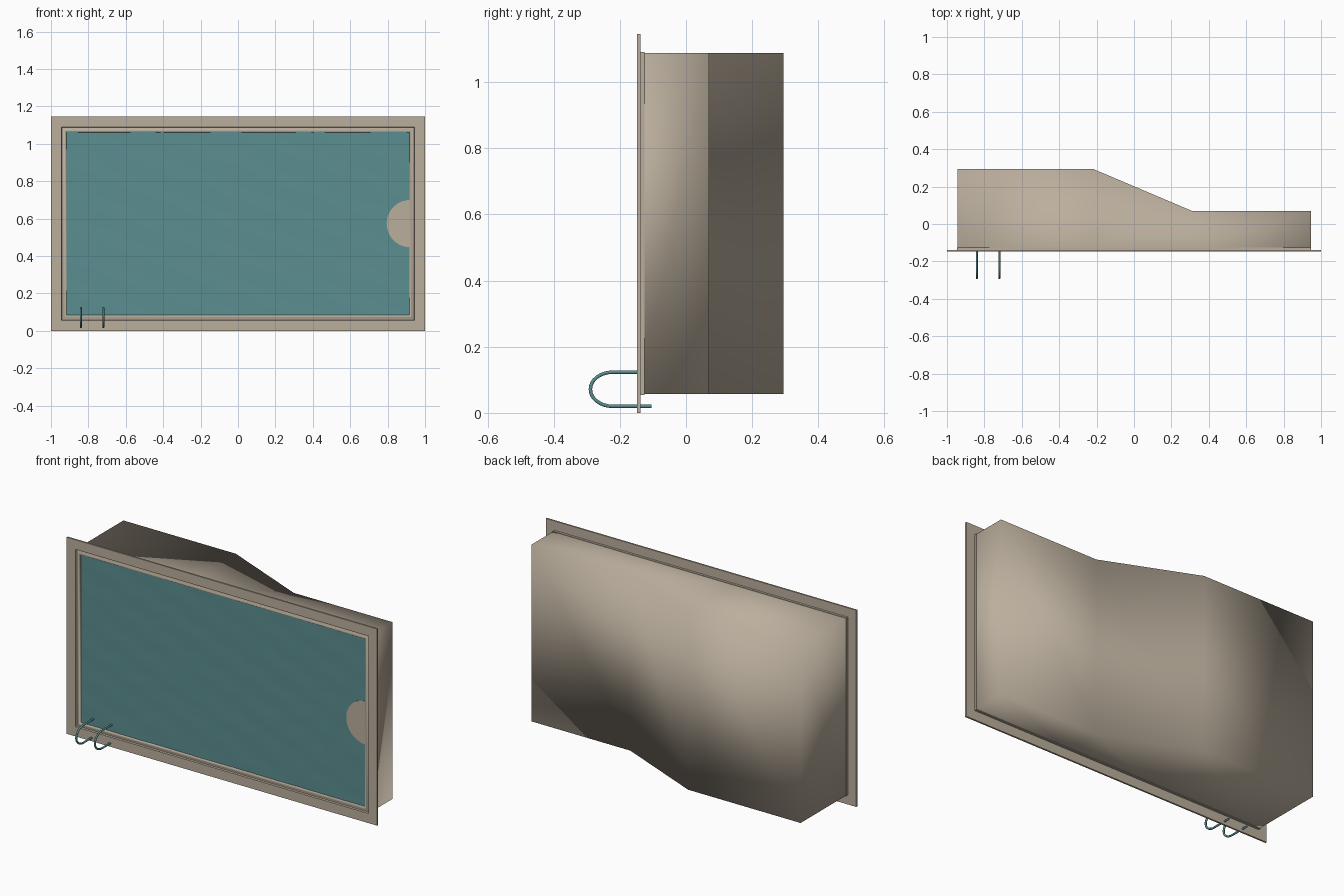
import bpy, bmesh, math, random

if "Cube" in bpy.data.objects:
    bpy.data.objects.remove(bpy.data.objects["Cube"])
random.seed(4)


def material(name, rgb):
    m = bpy.data.materials.new(name)
    m.diffuse_color = (*rgb, 1)
    m.use_nodes = True
    m.node_tree.nodes["Principled BSDF"].inputs["Base Color"].default_value = m.diffuse_color
    return m


STONE = material("warm stone", (0.50, 0.43, 0.34))
TEAL = material("teal water", (0.105, 0.27, 0.28))


def make(name, bm, mat, angle=None, recalc=True):
    if recalc:
        bmesh.ops.recalc_face_normals(bm, faces=bm.faces)
    me = bpy.data.meshes.new(name)
    bm.to_mesh(me)
    bm.free()
    me.materials.append(mat)
    ob = bpy.data.objects.new(name, me)
    bpy.context.collection.objects.link(ob)
    if angle is not None:
        bpy.ops.object.select_all(action='DESELECT')
        ob.select_set(True)
        bpy.context.view_layer.objects.active = ob
        bpy.ops.object.shade_smooth_by_angle(angle=math.radians(angle))
    return ob


CZ = 0.5725  # middle height of the pool


def ring_sweep(name, section, closed, angle):
    """Rectangular frame from a section of (inset from outer edge, y)."""
    bm = bmesh.new()
    rings = []
    for d, y in section:
        hx, hz = 1 - d, CZ - d
        rings.append([bm.verts.new((sx * hx, y, CZ + sz * hz))
                      for sx, sz in ((-1, -1), (1, -1), (1, 1), (-1, 1))])
    pairs = list(zip(rings, rings[1:]))
    if closed:
        pairs.append((rings[-1], rings[0]))
    for a, b in pairs:
        for i in range(4):
            j = (i + 1) % 4
            bm.faces.new((a[i], a[j], b[j], b[i]))
    return make(name, bm, STONE, angle)


# Flat deck around the pool
ring_sweep("deck", [(0, -0.148), (0.056, -0.148), (0.056, -0.138), (0, -0.138)], True, 30)

# Rounded coping between deck and water
ring_sweep("coping", [(0.054, -0.146), (0.058, -0.138), (0.064, -0.139), (0.070, -0.144),
                      (0.076, -0.145), (0.082, -0.141), (0.086, -0.125), (0.054, -0.125)], True, 60)

# Basin shell: deep end, sloping floor, shallow end, with soft shading
bm = bmesh.new()
floor = [(-0.945, 0.295), (-0.22, 0.295), (0.31, 0.07), (0.945, 0.07)]
rows = []
for z in (0.057, 1.088):
    rows.append(([bm.verts.new((x, -0.14, z)) for x, y in floor],
                 [bm.verts.new((x, y, z)) for x, y in floor]))
(r0, f0), (r1, f1) = rows
for i in range(3):
    bm.faces.new((f0[i], f0[i + 1], f1[i + 1], f1[i]))
    for r, f in rows:
        bm.faces.new((r[i], r[i + 1], f[i + 1], f[i]))
for i in (0, 3):
    bm.faces.new((r0[i], f0[i], f1[i], r1[i]))
make("basin", bm, STONE, 180)

# Water surface with faint ripples
bm = bmesh.new()
bmesh.ops.create_grid(bm, x_segments=60, y_segments=32, size=1)
for v in bm.verts:
    x, z = v.co.x * 0.925, v.co.y * 0.492
    ripple = 0.0005 * math.sin(14 * x + 37 * z) + random.uniform(-0.0004, 0.0004)
    v.co = (x, -0.135 + ripple, CZ + z)
make("water", bm, TEAL, 60, recalc=False)

# Half-round entry step at the shallow end
bm = bmesh.new()
N = 24
arc = [(0.918 - 0.123 * math.sin(math.pi * i / N), 0.573 - 0.126 * math.cos(math.pi * i / N))
       for i in range(N + 1)]
top = [bm.verts.new((x, -0.139, z)) for x, z in arc]
low = [bm.verts.new((x, 0.06, z)) for x, z in arc]
bm.faces.new(top)
bm.faces.new(low)
for i in range(N + 1):
    j = (i + 1) % (N + 1)
    bm.faces.new((top[i], top[j], low[j], low[i]))
make("entry_step", bm, STONE, 30)

# Pair of bent handrails
path = [(-0.105, 0.02), (-0.16, 0.02)]
for i in range(17):
    a = math.pi * i / 16
    path.append((-0.222 - 0.067 * math.sin(a), 0.0715 - 0.0515 * math.cos(a)))
path += [(-0.16, 0.123), (-0.105, 0.123)]
R, S = 0.0055, 10
for n, x in enumerate((-0.84, -0.72)):
    bm = bmesh.new()
    rings = []
    for i, (y, z) in enumerate(path):
        p, q = path[max(i - 1, 0)], path[min(i + 1, len(path) - 1)]
        L = math.hypot(q[0] - p[0], q[1] - p[1])
        ny, nz = -(q[1] - p[1]) / L, (q[0] - p[0]) / L
        rings.append([bm.verts.new((x + R * math.cos(t), y + R * math.sin(t) * ny, z + R * math.sin(t) * nz))
                      for t in (2 * math.pi * k / S for k in range(S))])
    for a, b in zip(rings, rings[1:]):
        for k in range(S):
            m = (k + 1) % S
            bm.faces.new((a[k], a[m], b[m], b[k]))
    bm.faces.new(rings[0])
    bm.faces.new(rings[-1])
    make(f"handrail_{n + 1}", bm, TEAL, 50)
